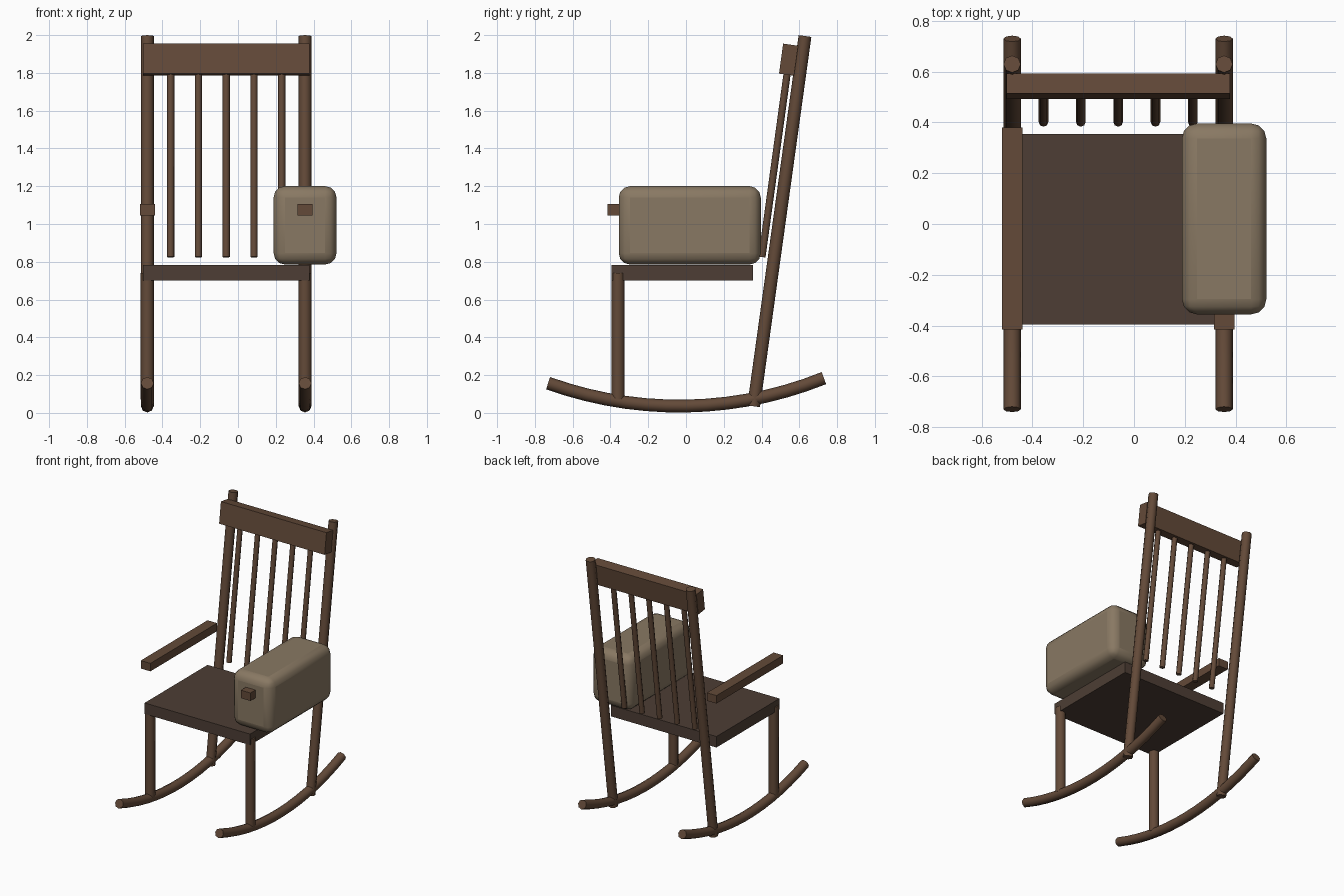
import bpy, math

if "Cube" in bpy.data.objects:
    bpy.data.objects.remove(bpy.data.objects["Cube"])

CX, HALF = -0.0625, 0.4175      # frame centre and half spacing of the side frames
LEAN = math.atan(0.138)         # backrest lean


def material(name, rgb):
    m = bpy.data.materials.new(name)
    m.diffuse_color = (*rgb, 1)
    m.use_nodes = True
    m.node_tree.nodes["Principled BSDF"].inputs["Base Color"].default_value = m.diffuse_color
    return m


WOOD = material("wood", (0.125, 0.068, 0.040))
DARK = material("dark_wood", (0.075, 0.048, 0.035))
CLOTH = material("cloth", (0.25, 0.19, 0.125))


def smooth(ob, angle):
    bpy.ops.object.select_all(action='DESELECT')
    ob.select_set(True)
    bpy.context.view_layer.objects.active = ob
    bpy.ops.object.shade_smooth_by_angle(angle=math.radians(angle))


def tube(name, pts, r, mat):
    """Eight-sided capped rod along a path."""
    cu = bpy.data.curves.new(name, 'CURVE')
    cu.dimensions = '3D'
    cu.bevel_depth, cu.bevel_resolution, cu.use_fill_caps = r, 2, True
    sp = cu.splines.new('POLY')
    sp.points.add(len(pts) - 1)
    for p, co in zip(sp.points, pts):
        p.co = (*co, 1)
    cu.materials.append(mat)
    ob = bpy.data.objects.new(name, cu)
    bpy.context.collection.objects.link(ob)
    bpy.ops.object.select_all(action='DESELECT')
    ob.select_set(True)
    bpy.context.view_layer.objects.active = ob
    bpy.ops.object.convert(target='MESH')
    ob = bpy.context.object
    ob.name = name
    smooth(ob, 50)
    return ob


def box(name, loc, size, mat, tilt=0):
    bpy.ops.mesh.primitive_cube_add(size=1, location=loc, rotation=(tilt, 0, 0))
    ob = bpy.context.object
    ob.name = name
    for v in ob.data.vertices:
        v.co = [a * b for a, b in zip(v.co, size)]
    ob.data.materials.append(mat)
    return ob


# side frames: rocker, front leg, leaning back post, armrest
R, Y0 = 2.05, -0.035
a0, a1 = math.asin((-0.73 - Y0) / R), math.asin((0.73 - Y0) / R)
for side, s in (("left", -1), ("right", 1)):
    x = CX + s * HALF
    arc = [a0 + (a1 - a0) * i / 14 for i in range(15)]
    tube(f"rocker_{side}", [(x, Y0 + R * math.sin(a), 0.036 + R * (1 - math.cos(a)))
                            for a in arc], 0.034, WOOD)
    tube(f"front_leg_{side}", [(x, -0.36, 0.07), (x, -0.36, 0.74)], 0.035, WOOD)
    tube(f"back_post_{side}", [(x, 0.358, 0.035), (x, 0.63, 1.995)], 0.034, WOOD)
    box(f"armrest_{side}", (x, -0.018, 1.076), (0.08, 0.795, 0.06), WOOD)

# seat and top rail
box("seat", (CX, -0.02, 0.742), (0.88, 0.75, 0.083), DARK)
box("top_rail", (CX, 0.543, 1.87), (0.88, 0.08, 0.16), WOOD, -LEAN)

# back spindles
for i in range(5):
    x = CX + (i - 2) * 0.147
    tube(f"spindle_{i + 1}", [(x, 0.402, 0.825), (x, 0.54, 1.83)], 0.019, WOOD)

# rounded cushion draped over the right armrest
cushion = box("cushion", (0.355, 0.02, 0.993), (0.333, 0.752, 0.415), CLOTH)
bev = cushion.modifiers.new("round", 'BEVEL')
bev.width, bev.segments = 0.06, 3
smooth(cushion, 60)
